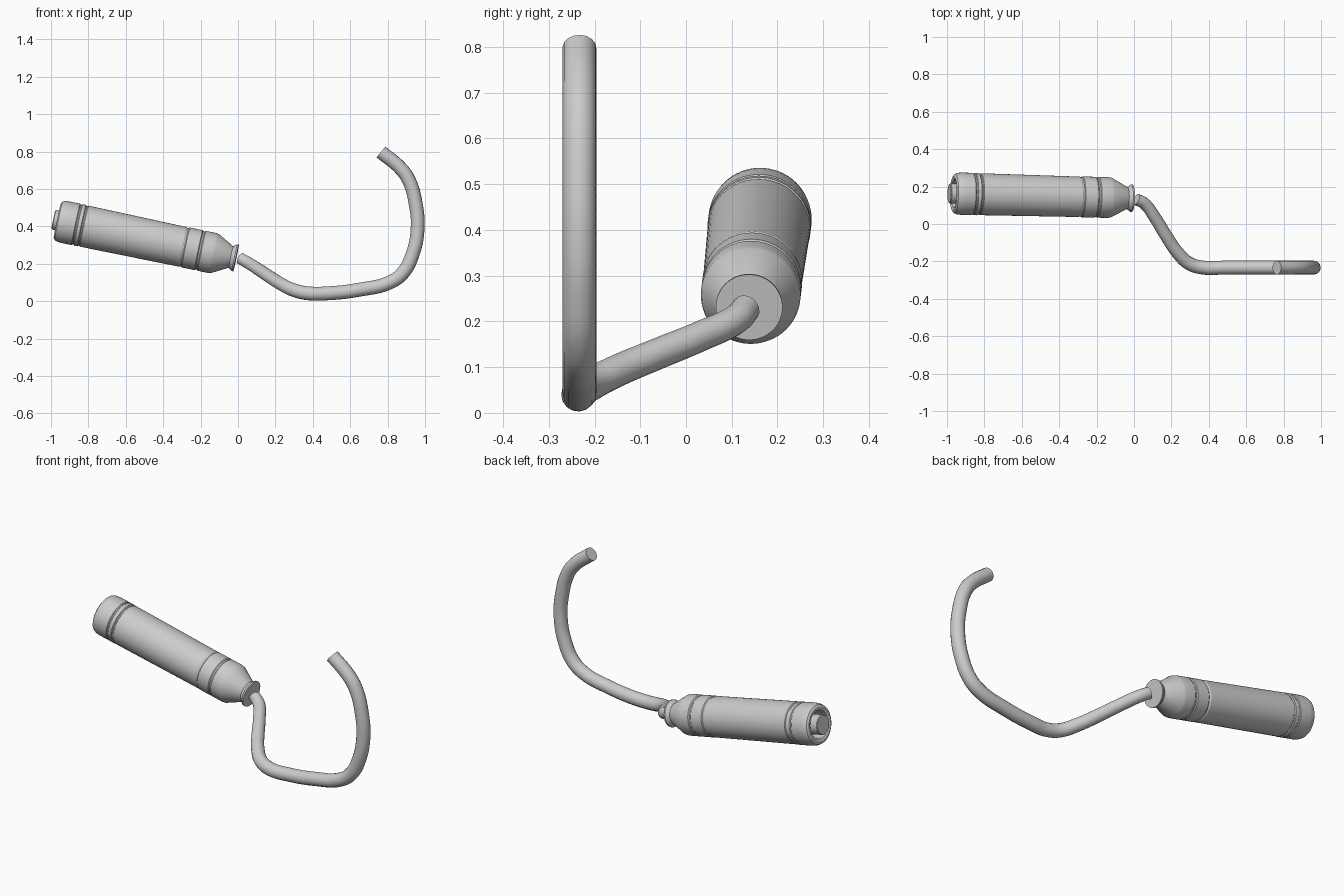
import bpy, bmesh, math
from mathutils import Vector

cube = bpy.data.objects.get("Cube")
if cube:
    bpy.data.objects.remove(cube, do_unlink=True)

grey = bpy.data.materials.new("light_grey")
grey.use_nodes = True
COLOUR = (0.6, 0.6, 0.6, 1)
grey.diffuse_color = COLOUR
grey.node_tree.nodes["Principled BSDF"].inputs["Base Color"].default_value = COLOUR

# Handle axis, from the collar by the hook to the open end cap
START = Vector((-0.01, 0.138, 0.231))
AXIS = Vector((-0.953, 0.025, 0.2)).normalized()


def smooth(obj):
    bpy.ops.object.select_all(action="DESELECT")
    obj.select_set(True)
    bpy.context.view_layer.objects.active = obj
    bpy.ops.object.shade_smooth_by_angle(angle=math.radians(28))


def lathe(name, profile, steps=64):
    """Spin (radius, distance along axis) pairs around the handle axis."""
    bm = bmesh.new()
    verts = [bm.verts.new((r, 0, t)) for r, t in profile]
    edges = [bm.edges.new(pair) for pair in zip(verts, verts[1:])]
    bmesh.ops.spin(bm, geom=verts + edges, cent=(0, 0, 0), axis=(0, 0, 1),
                   angle=math.tau, steps=steps, use_merge=True)
    bmesh.ops.remove_doubles(bm, verts=bm.verts, dist=1e-5)
    bmesh.ops.recalc_face_normals(bm, faces=bm.faces)
    mesh = bpy.data.meshes.new(name)
    bm.to_mesh(mesh)
    bm.free()
    obj = bpy.data.objects.new(name, mesh)
    bpy.context.collection.objects.link(obj)
    obj.location = START
    obj.rotation_mode = "QUATERNION"
    obj.rotation_quaternion = AXIS.to_track_quat("Z", "Y")
    mesh.materials.append(grey)
    smooth(obj)
    return obj


# Collar, tapered shoulder, grooved ferrule, grip and hollow end cap
lathe("handle", [
    (0, 0), (0.073, 0), (0.073, 0.008), (0.059, 0.028),
    (0.063, 0.036), (0.106, 0.115), (0.109, 0.13),
    (0.109, 0.187), (0.105, 0.192), (0.105, 0.2), (0.109, 0.205),
    (0.109, 0.275), (0.105, 0.28), (0.105, 0.286), (0.108, 0.291),
    (0.112, 0.83), (0.108, 0.834), (0.108, 0.84), (0.113, 0.844),
    (0.113, 0.862), (0.109, 0.866), (0.109, 0.872), (0.113, 0.876),
    (0.113, 0.935), (0.111, 0.955), (0.105, 0.97), (0.094, 0.977),
    (0.086, 0.977), (0.076, 0.972), (0.073, 0.96), (0.073, 0.9), (0, 0.9)])

# Core peeking out of the end cap
lathe("handle_core", [(0, 0.89), (0.053, 0.89), (0.053, 0.995), (0.05, 0.999), (0, 0.999)])

# Bent rod: short crank away from the handle, then an open hook
path = [
    (0.012, 0.132, 0.229), (0.055, 0.11, 0.205), (0.115, 0.03, 0.167),
    (0.17, -0.06, 0.13), (0.235, -0.155, 0.09), (0.297, -0.212, 0.06),
    (0.37, -0.233, 0.043), (0.49, -0.233, 0.043), (0.65, -0.233, 0.062),
    (0.81, -0.233, 0.1), (0.88, -0.233, 0.15), (0.933, -0.233, 0.25),
    (0.96, -0.233, 0.385), (0.95, -0.233, 0.52), (0.912, -0.233, 0.65),
    (0.865, -0.233, 0.715), (0.764, -0.233, 0.798)]
curve = bpy.data.curves.new("hook_rod", "CURVE")
curve.dimensions = "3D"
curve.resolution_u = 8
curve.bevel_depth = 0.037
curve.bevel_resolution = 6
curve.use_fill_caps = True
spline = curve.splines.new("BEZIER")
spline.bezier_points.add(len(path) - 1)
for i, (point, co) in enumerate(zip(spline.bezier_points, path)):
    point.co = co
    point.handle_left_type = point.handle_right_type = "AUTO"
    point.radius = min(1, 0.85 + 0.025 * i)
curve.materials.append(grey)
rod = bpy.data.objects.new("hook_rod", curve)
bpy.context.collection.objects.link(rod)
bpy.ops.object.select_all(action="DESELECT")
rod.select_set(True)
bpy.context.view_layer.objects.active = rod
bpy.ops.object.convert(target="MESH")
rod = bpy.context.view_layer.objects.active
# Weld the end caps to the tube
bm = bmesh.new()
bm.from_mesh(rod.data)
bmesh.ops.remove_doubles(bm, verts=bm.verts, dist=1e-5)
bmesh.ops.recalc_face_normals(bm, faces=bm.faces)
bm.to_mesh(rod.data)
bm.free()
smooth(rod)
